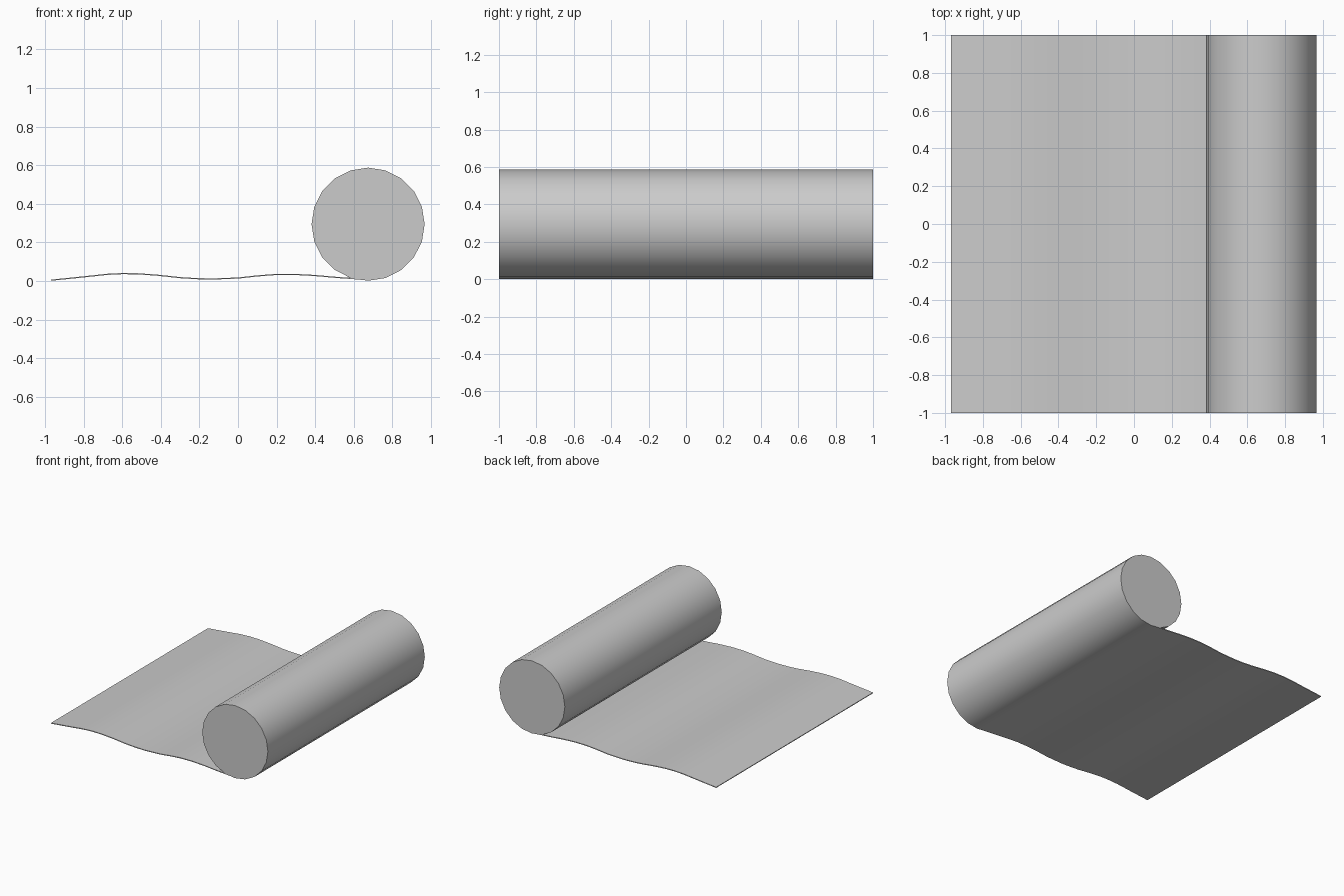
import bpy, bmesh, math

if "Cube" in bpy.data.objects:
    bpy.data.objects.remove(bpy.data.objects["Cube"])

R, CX, CZ = 0.293, 0.674, 0.294
T = 0.006  # sheet thickness


def extrude_profile(name, profile):
    """Sweep a closed (x, z) outline along y from -1 to 1."""
    bm = bmesh.new()
    verts = [bm.verts.new((x, -1, z)) for x, z in profile]
    face = bm.faces.new(verts)
    res = bmesh.ops.extrude_face_region(bm, geom=[face], use_keep_orig=True)
    moved = [v for v in res["geom"] if isinstance(v, bmesh.types.BMVert)]
    bmesh.ops.translate(bm, verts=moved, vec=(0, 2, 0))
    bmesh.ops.recalc_face_normals(bm, faces=bm.faces)
    mesh = bpy.data.meshes.new(name)
    bm.to_mesh(mesh)
    bm.free()
    ob = bpy.data.objects.new(name, mesh)
    bpy.context.collection.objects.link(ob)
    bpy.ops.object.select_all(action='DESELECT')
    ob.select_set(True)
    bpy.context.view_layer.objects.active = ob
    bpy.ops.object.shade_smooth_by_angle(angle=math.radians(40))
    return ob


# Rolled-up part: 20-sided cylinder
extrude_profile("mat_roll", [
    (CX + R * math.cos(i * math.tau / 20), CZ + R * math.sin(i * math.tau / 20))
    for i in range(20)])

# Unrolled wavy part: centre line offset up and down by half the thickness
wave = [(-0.969, 0.004), (-0.8, 0.021), (-0.68, 0.034), (-0.6, 0.038),
        (-0.52, 0.037), (-0.42, 0.030), (-0.3, 0.017), (-0.22, 0.012),
        (-0.13, 0.010), (0.0, 0.015), (0.1, 0.026), (0.19, 0.033),
        (0.29, 0.034), (0.4, 0.028), (0.5, 0.019), (0.6, 0.012), (0.674, 0.006)]
top = [(x, z + T / 2) for x, z in wave]
bottom = [(x, z - T / 2) for x, z in reversed(wave)]
extrude_profile("mat_sheet", top + bottom)
